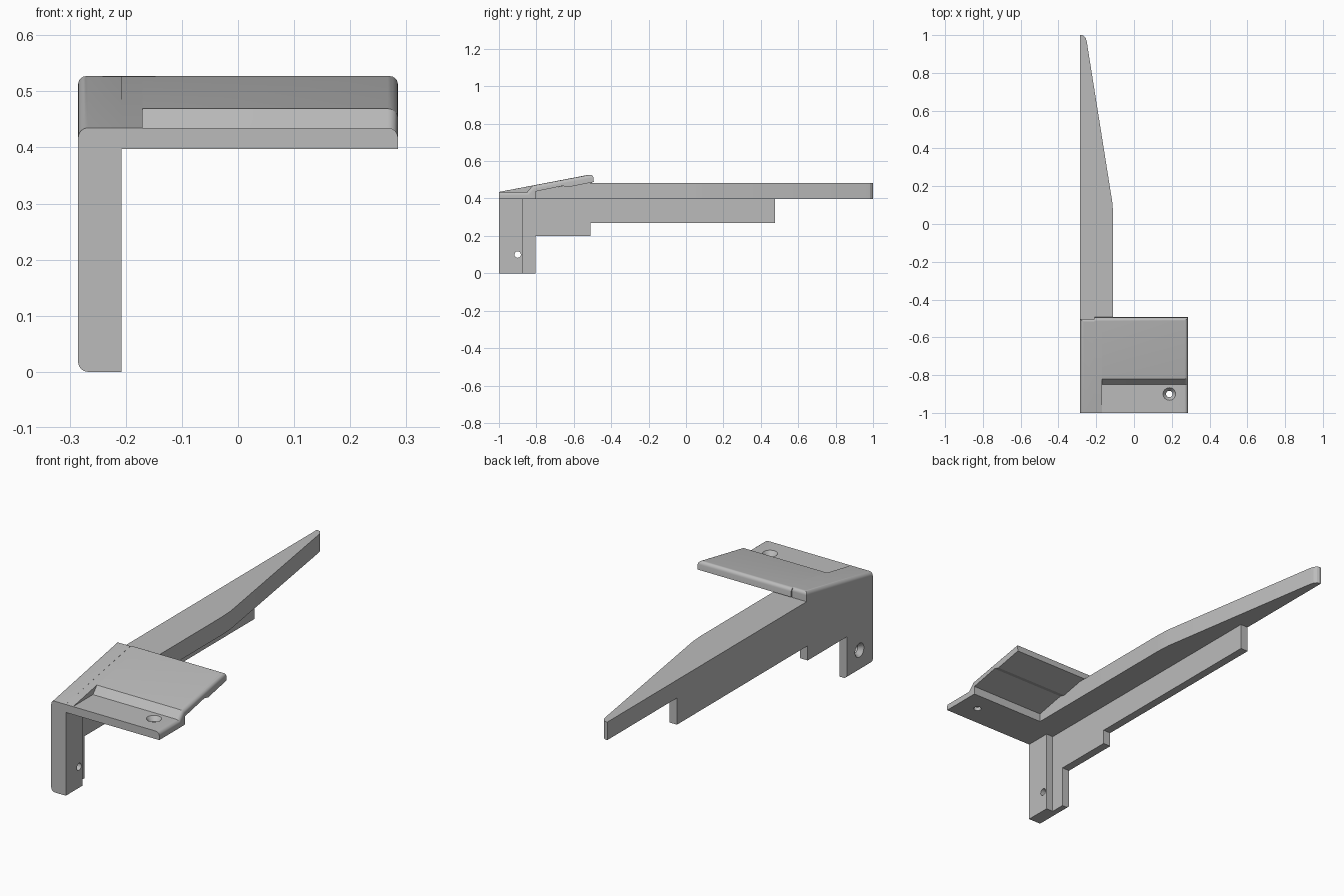
import bpy
import bmesh
from math import radians
from mathutils import Matrix

cube = bpy.data.objects.get("Cube")
if cube:
    bpy.data.objects.remove(cube, do_unlink=True)

grey = bpy.data.materials.new("light_grey")
grey.use_nodes = True
grey.diffuse_color = (0.5, 0.5, 0.5, 1)
grey.node_tree.nodes["Principled BSDF"].inputs["Base Color"].default_value = (0.5, 0.5, 0.5, 1)

LEFT, RIGHT = -0.285, 0.285      # outer sides
BASE = 0.397                     # underside of plate and arm
ROUND = 0.018


def finish(name, bm):
    bmesh.ops.recalc_face_normals(bm, faces=bm.faces)
    mesh = bpy.data.meshes.new(name)
    bm.to_mesh(mesh)
    bm.free()
    mesh.materials.append(grey)
    ob = bpy.data.objects.new(name, mesh)
    bpy.context.collection.objects.link(ob)
    return ob


def prism(name, outline, axis, lo, hi, rounded=None):
    """Extrude an outline along x or z; round the edges picked by the rule."""
    bm = bmesh.new()
    place = (lambda p, d: (d, *p)) if axis == "x" else (lambda p, d: (*p, d))
    a = [bm.verts.new(place(p, lo)) for p in outline]
    b = [bm.verts.new(place(p, hi)) for p in outline]
    bm.faces.new(a)
    bm.faces.new(b)
    for i in range(len(a)):
        j = (i + 1) % len(a)
        bm.faces.new((a[i], a[j], b[j], b[i]))
    bmesh.ops.recalc_face_normals(bm, faces=bm.faces)
    if rounded:
        edges = [e for e in bm.edges if rounded(e.verts[0].co, e.verts[1].co)]
        bmesh.ops.bevel(bm, geom=edges, offset=ROUND, segments=6, profile=0.5,
                        affect="EDGES", clamp_overlap=False)
    ob = finish(name, bm)
    bpy.ops.object.select_all(action="DESELECT")
    ob.select_set(True)
    bpy.context.view_layer.objects.active = ob
    bpy.ops.object.shade_smooth_by_angle(angle=radians(20))
    return ob


def drill(name, targets, turn, centre, surface):
    """Through hole with a countersink at the surface point."""
    for part, r1, r2, depth, at in (("bore", 0.017, 0.017, 0.3, centre),
                                    ("countersink", 0.017, 0.034, 0.022, surface)):
        bm = bmesh.new()
        bmesh.ops.create_cone(bm, cap_ends=True, segments=32, radius1=r1, radius2=r2,
                              depth=depth, matrix=Matrix.Translation(at) @ turn)
        cutter = finish(f"{name}_{part}_cutter", bm)
        cutter.hide_render = True
        cutter.display_type = "WIRE"
        cutter.hide_set(True)
        for ob in targets:
            mod = ob.modifiers.new(part, "BOOLEAN")
            mod.object = cutter
            mod.operation = "DIFFERENCE"
            mod.solver = "EXACT"


def top_rule(side):
    """Top edges along one outer side, plus the rear top edge."""
    def rule(p, q):
        on_side = side is not None and abs(p.x - side) < 1e-4 and abs(q.x - side) < 1e-4
        top = min(p.z, q.z) > 0.434 and abs(p.y - q.y) > 0.02
        under = max(p.z, q.z) < 0.489 and min(p.y, q.y) > -0.81
        rear = min(p.z, q.z) > 0.528
        return (on_side and top and not under) or (rear and abs(p.x - q.x) > 0.01)
    return rule


# Sloped top plate: stepped right portion, plain middle strip, solid outer strip
underside = [(-0.493, 0.488), (-0.632, 0.46), (-0.66, 0.467), (-0.805, 0.437), (-0.805, BASE)]
nose = [(-1, BASE), (-1, 0.435)]
rear = [(-0.497, 0.53)]
plate = prism("stepped_plate", nose + [(-0.85, 0.435), (-0.82, 0.469)] + rear + underside,
              "x", -0.17, RIGHT, top_rule(RIGHT))
prism("plate_middle", nose + rear + underside, "x", -0.208, -0.17, top_rule(None))
prism("plate_outer_strip", nose + [(-0.502, 0.53), (-0.502, BASE)],
      "x", LEFT, -0.208, top_rule(LEFT))

# Long tapering arm and its root under the plate
prism("arm_root", [(-0.81, BASE), (-0.81, 0.44), (-0.56, 0.483), (-0.52, 0.483), (-0.52, BASE)],
      "x", -0.25, -0.11)
prism("arm", [(LEFT, -0.52), (-0.11, -0.52), (-0.11, 0.04), (-0.114, 0.11), (-0.25, 0.965),
              (-0.255, 0.983), (-0.266, 0.996), (-0.275, 1), (LEFT, 1)], "z", BASE, 0.483)

# Stepped side wall with the leg, thickened by a post at the front
wall = prism("side_wall", [(-1, BASE), (-1, 0), (-0.805, 0), (-0.805, 0.2), (-0.51, 0.2),
                           (-0.51, 0.27), (0.475, 0.27), (0.475, BASE)], "x", LEFT, -0.245,
             lambda p, q: max(p.z, q.z) < 0.01 and max(p.x, q.x) < -0.28)
post = prism("leg_post", [(-1, 0), (-0.875, 0), (-0.875, BASE), (-1, BASE)],
             "x", -0.245, -0.208)

# Screw holes
drill("plate_hole", [plate], Matrix.Identity(4), (0.187, -0.9, 0.41), (0.187, -0.9, 0.425))
drill("leg_hole", [wall, post], Matrix.Rotation(radians(-90), 4, "Y"),
      (-0.25, -0.9, 0.1), (-0.275, -0.9, 0.1))
